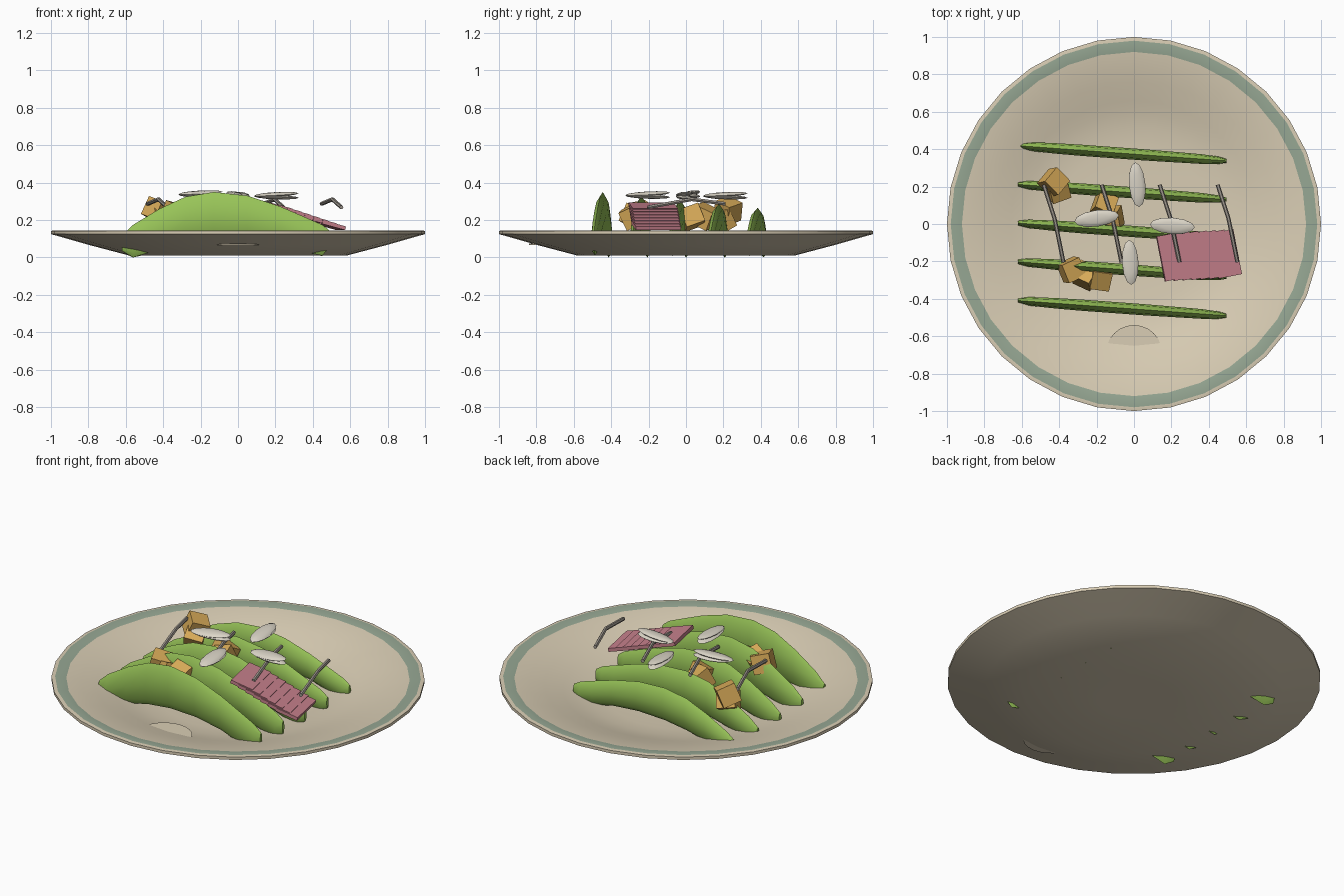
import bpy, bmesh, math
from mathutils import Vector, Matrix, Euler

if "Cube" in bpy.data.objects:
    bpy.data.objects.remove(bpy.data.objects["Cube"])


def material(name, rgb):
    m = bpy.data.materials.new(name)
    lin = [(c / 255 / 12.92) if c < 11 else ((c / 255 + 0.055) / 1.055) ** 2.4 for c in rgb]
    m.diffuse_color = (*lin, 1)
    m.use_nodes = True
    m.node_tree.nodes["Principled BSDF"].inputs["Base Color"].default_value = m.diffuse_color
    return m


CREAM = material("cream ceramic", (218, 206, 181))
SAGE = material("sage glaze", (151, 168, 148))
GREEN = material("pod green", (152, 196, 88))
PINK = material("pink meat", (198, 128, 140))
TAN = material("golden cube", (215, 170, 88))
WHITE = material("pale seed", (220, 214, 200))
GREY = material("grey sprig", (158, 151, 142))


def finish(bm, name, mats, smooth=None):
    bmesh.ops.recalc_face_normals(bm, faces=bm.faces)
    me = bpy.data.meshes.new(name)
    bm.to_mesh(me)
    bm.free()
    ob = bpy.data.objects.new(name, me)
    bpy.context.collection.objects.link(ob)
    for m in mats:
        me.materials.append(m)
    if smooth:
        bpy.ops.object.select_all(action='DESELECT')
        ob.select_set(True)
        bpy.context.view_layer.objects.active = ob
        bpy.ops.object.shade_smooth_by_angle(angle=math.radians(smooth))
    return ob


def box(name, loc, size, rot, mat):
    bm = bmesh.new()
    m = Matrix.LocRotScale(Vector(loc), Euler([math.radians(a) for a in rot]), Vector(size))
    bmesh.ops.create_cube(bm, size=1, matrix=m)
    return finish(bm, name, [mat])


def loft(bm, rings):
    """Bridge closed rings of points and cap both ends."""
    vs = [[bm.verts.new(p) for p in r] for r in rings]
    n = len(rings[0])
    for a, b in zip(vs, vs[1:]):
        for i in range(n):
            j = (i + 1) % n
            bm.faces.new((a[i], a[j], b[j], b[i]))
    bm.faces.new(vs[0])
    bm.faces.new(vs[-1])


# plate: lathed profile with a glazed band near the rim
N = 32
profile = [(0.2, 0.03), (0.42, 0.034), (0.52, 0.044), (0.6, 0.06), (0.66, 0.077), (0.76, 0.105),
           (0.84, 0.124), (0.92, 0.138), (0.98, 0.145), (1.0, 0.142), (1.0, 0.125),
           (0.8, 0.068), (0.58, 0.01), (0.2, 0.01)]
bm = bmesh.new()
loft(bm, [[(r * math.cos(2 * math.pi * i / N), r * math.sin(2 * math.pi * i / N), z)
           for i in range(N)] for r, z in profile])
for f in bm.faces:
    c = f.calc_center_median()
    if 0.91 < c.xy.length < 0.98 and c.z > 0.137:
        f.material_index = 1
finish(bm, "plate", [CREAM, SAGE], 30)

# thin sauce disc sunk into the front wall of the plate
bm = bmesh.new()
bmesh.ops.create_cone(bm, cap_ends=True, segments=24, radius1=0.15, radius2=0.15, depth=0.007,
                      matrix=Matrix.Translation((0, -0.69, 0.071)))
finish(bm, "sauce_disc", [CREAM], 30)

# arched green pods: x, bottom z, top z, half width
stations = [(-0.62, 0.035, 0.12, 0.012), (-0.56, 0.0, 0.175, 0.023), (-0.42, 0.045, 0.26, 0.028),
            (-0.28, 0.08, 0.325, 0.03), (-0.13, 0.10, 0.35, 0.03), (0.05, 0.10, 0.33, 0.03),
            (0.22, 0.075, 0.275, 0.028), (0.36, 0.03, 0.215, 0.026), (0.45, 0.01, 0.175, 0.02),
            (0.495, 0.06, 0.14, 0.01)]
for k in range(5):
    y0 = -0.45 + 0.207 * k
    s = (0.35 - 0.021 * k) / 0.35
    bm = bmesh.new()
    rings = []
    for x, lo, hi, w in stations:
        y = y0 - 0.073 * (x + 0.06)
        rings.append([(x, y + w * math.sin(a),
                       s * ((lo + hi) / 2 + (hi - lo) / 2 * math.cos(a)))
                      for a in [math.pi * i / 4 for i in range(8)]])
    loft(bm, rings)
    finish(bm, f"pod_{k + 1}", [GREEN], 45)

# shingled pink slices stepping down to the right
for k in range(7):
    t = k / 6
    box(f"meat_slice_{k + 1}", (0.205 + 0.285 * t, -0.175 + 0.015 * t, 0.268 - 0.095 * t),
        (0.13, 0.245, 0.02), (0, 15, 11), PINK)

# golden cubes in three loose clusters
cubes = [(-0.43, 0.225, 0.25, 15, 20, 50), (-0.41, 0.19, 0.20, 30, 10, 20),
         (-0.16, 0.10, 0.22, 10, 25, 70), (-0.12, 0.03, 0.215, 20, -15, 5),
         (-0.335, -0.245, 0.235, 10, 15, 25), (-0.26, -0.275, 0.215, -15, 20, 60),
         (-0.18, -0.285, 0.22, 25, 10, -8)]
for k, (x, y, z, *rot) in enumerate(cubes):
    box(f"golden_cube_{k + 1}", (x, y, z), (0.105,) * 3, rot, TAN)

# pale flat seeds, each a pair of thin overlapping lenses
seeds = [(-0.2, 0.03, 0.338, 8), (0.205, -0.01, 0.33, -4),
         (0.017, 0.21, 0.33, 95), (-0.02, -0.205, 0.333, 93)]
for k, (x, y, z, ang) in enumerate(seeds):
    bm = bmesh.new()
    for dz, tilt in ((0.007, 6), (-0.007, -4)):
        m = Matrix.LocRotScale(Vector((x, y, z + dz)),
                               Euler((math.radians(tilt), math.radians(-tilt / 2), math.radians(ang))),
                               Vector((0.12, 0.044, 0.012)))
        bmesh.ops.create_uvsphere(bm, u_segments=12, v_segments=6, radius=1, matrix=m)
    finish(bm, f"seed_{k + 1}", [WHITE], 40)

# bent grey sprigs
for k in range(4):
    dx = -0.93 + 0.31 * k
    pts = [Vector((0.447 + dx, 0.21, 0.287)), Vector((0.505 + dx, 0.03, 0.311)),
           Vector((0.553 + dx, -0.205, 0.268))]
    bm = bmesh.new()
    side = Vector((0.97, 0.23, 0))
    up = Vector((0, 0, 1))
    loft(bm, [[p + 0.011 * (side * math.cos(a) + up * math.sin(a))
               for a in [math.pi * i / 3 for i in range(6)]] for p in pts])
    finish(bm, f"sprig_{k + 1}", [GREY], 30)
